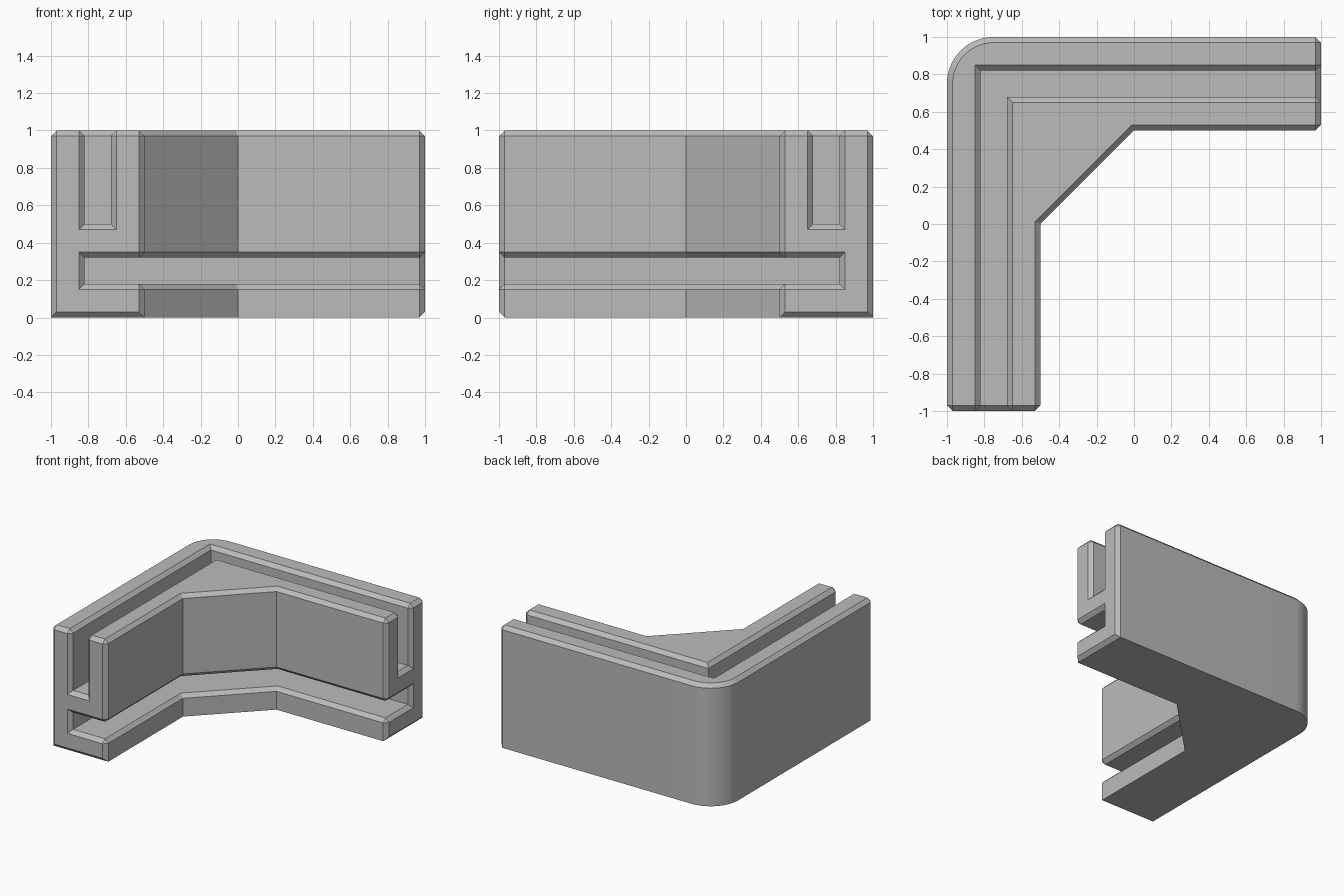
import bpy, bmesh, math

if "Cube" in bpy.data.objects:
    bpy.data.objects.remove(bpy.data.objects["Cube"], do_unlink=True)

C = 0.03                        # chamfer width
WALL = 0.5                      # arm thickness
RADIUS = 0.25                   # outer corner radius
STEPS = 8                       # segments in half of the rounded corner
TAN = math.tan(math.pi / 8)     # shift of the gusset corners per unit of inset

grey = bpy.data.materials.new("plain grey")
grey.use_nodes = True
grey.diffuse_color = (0.5, 0.5, 0.5, 1)
grey.node_tree.nodes["Principled BSDF"].inputs["Base Color"].default_value = (0.5, 0.5, 0.5, 1)


def mirrored(points):
    """Reflect points from the front arm onto the side arm."""
    return [(-p[1], -p[0], *p[2:]) for p in points]


def loft(name, rings):
    """Closed solid through a list of equally long point rings."""
    bm = bmesh.new()
    rows = [[bm.verts.new(p) for p in ring] for ring in rings]
    n = len(rows[0])
    for a, b in zip(rows, rows[1:]):
        for j in range(n):
            k = (j + 1) % n
            bm.faces.new((a[j], a[k], b[k], b[j]))
    bm.faces.new(rows[0][::-1])
    bm.faces.new(rows[-1])
    bmesh.ops.remove_doubles(bm, verts=bm.verts[:], dist=1e-5)
    bmesh.ops.recalc_face_normals(bm, faces=bm.faces[:])
    mesh = bpy.data.meshes.new(name)
    bm.to_mesh(mesh)
    bm.free()
    mesh.materials.append(grey)
    obj = bpy.data.objects.new(name, mesh)
    bpy.context.collection.objects.link(obj)
    return obj


def outline(z, inset, end):
    """Plan of the bracket at one height; inset pulls in the long walls."""
    tip = C if end == -1 else inset
    centre, r = 1 - RADIUS, RADIUS - inset
    half = []
    for s in range(STEPS + 1):
        a = math.pi * (0.75 + 0.25 * s / STEPS)
        half.append((-centre + r * math.cos(a), centre + r * math.sin(a), z))
    inner = WALL - 1
    half += [(-1 + inset, C - 1, z), (-1 + tip, end, z), (inner - tip, end, z),
             (inner - inset, C - 1, z), (inner - inset, inset * TAN, z)]
    return half + mirrored(half)[:0:-1]


# Rounded corner body with chamfered top edges and ends
body = loft("corner_bracket", [outline(0, 0, C - 1), outline(C, 0, -1),
                               outline(1 - C, 0, -1), outline(1, C, C - 1)])


def straight(profile, y):
    return [(d - 1, y, z) for d, z in profile]


def sweep(name, end, middle, bend, corner):
    """Slot cutter along both arms, flared at the two ends."""
    half = [straight(end, -1.1), straight(end, -1), straight(middle, C - 1)] + bend
    return loft(name, half + [corner] + [mirrored(r) for r in half[::-1]])


# Slot open to the top, with a mitred corner
lo, hi, top = 0.15, 0.35, 1.1
middle = [(lo + C, 0.5), (hi - C, 0.5), (hi - C, 1 - C), (hi, 1),
          (hi, top), (lo, top), (lo, 1), (lo + C, 1 - C)]
end = [(lo, 0.5 - C), (hi, 0.5 - C), (hi, 1 - C), (hi, 1 - C),
       (hi, top), (lo, top), (lo, 1 - C), (lo, 1 - C)]
top_slot = sweep("top_slot_cutter", end, middle, [],
                 [(d - 1, 1 - d, z) for d, z in middle])

# Slot open to the inner wall, following the diagonal gusset
out = WALL + 0.1
edge = WALL - C
middle = [(lo + C, lo + C), (edge, lo + C), (WALL, lo), (out, lo),
          (out, hi), (WALL, hi), (edge, hi - C), (lo + C, hi - C)]
end = [(lo, lo), (edge, lo), (edge, lo), (out, lo),
       (out, hi), (edge, hi), (edge, hi), (lo, hi)]
gusset, corner = [], []
for d, z in middle:
    inset = WALL - d
    if d < edge:
        gusset.append((d - 1, 0, z))
        corner.append((d - 1, 1 - d, z))
    else:
        gusset.append((d - 1, inset * TAN, z))
        m = 0.25 + inset * math.sqrt(0.5)
        corner.append((-m, m, z))
side_slot = sweep("side_slot_cutter", end, middle, [gusset], corner)

# Cut both slots
bpy.ops.object.select_all(action='DESELECT')
bpy.context.view_layer.objects.active = body
body.select_set(True)
for cutter in (top_slot, side_slot):
    cutter.hide_render = True
    mod = body.modifiers.new(cutter.name, 'BOOLEAN')
    mod.operation = 'DIFFERENCE'
    mod.solver = 'EXACT'
    mod.object = cutter
    bpy.ops.object.modifier_apply(modifier=mod.name)
    bpy.data.objects.remove(cutter, do_unlink=True)

bpy.ops.object.shade_smooth_by_angle(angle=math.radians(25))
